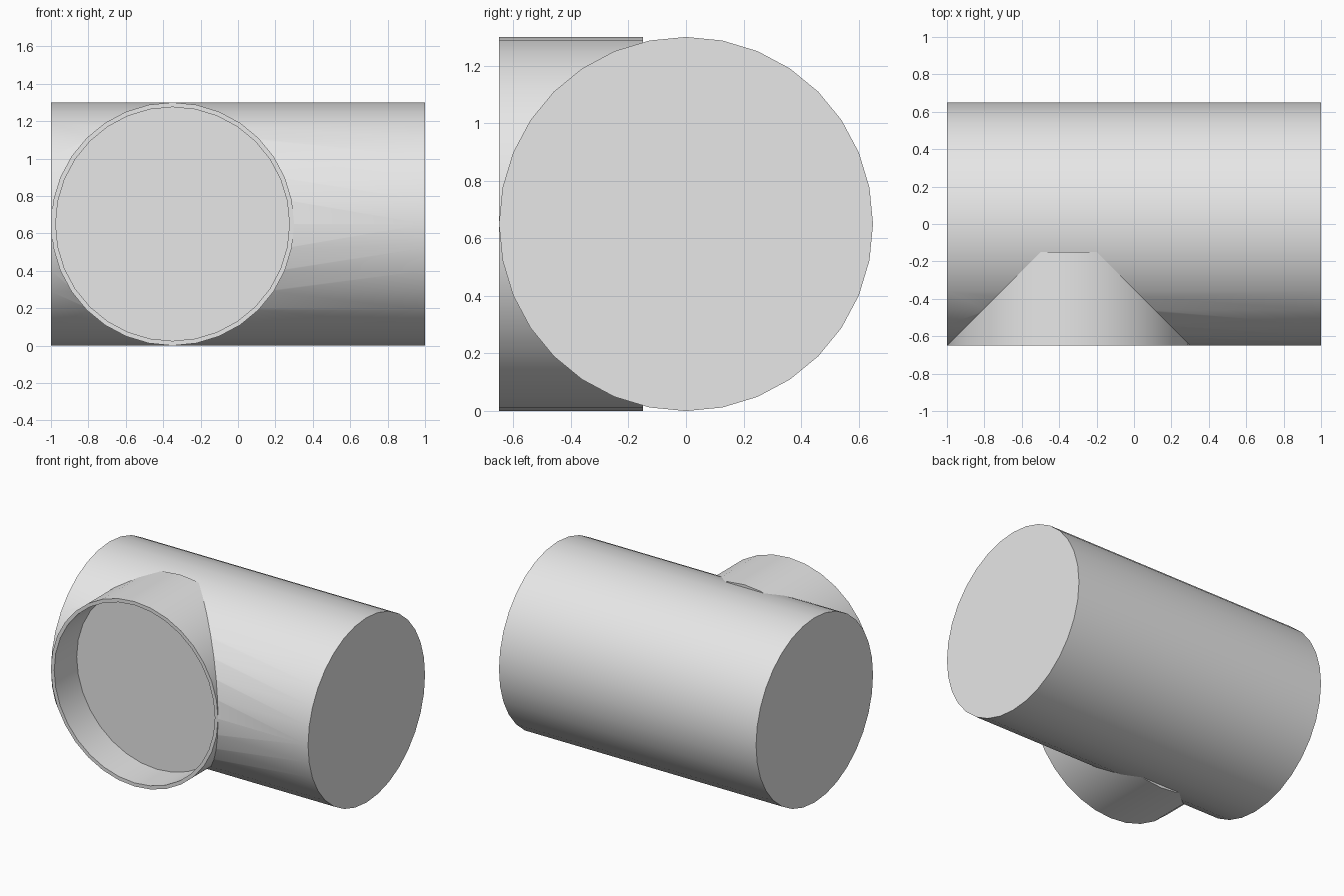
import bpy
import bmesh
import math
from mathutils import Matrix

if "Cube" in bpy.data.objects:
    bpy.data.objects.remove(bpy.data.objects["Cube"], do_unlink=True)

R = 0.65
SIDES = 32
BRANCH_X = -0.35

grey = bpy.data.materials.new("plain grey")
grey.use_nodes = True
grey.diffuse_color = (0.8, 0.8, 0.8, 1)
grey.node_tree.nodes["Principled BSDF"].inputs["Base Color"].default_value = (0.8, 0.8, 0.8, 1)


def lathe(name, profile, matrix):
    """Turn (radius, height) rings about z, cap both ends, then place."""
    bm = bmesh.new()
    rings = []
    for r, h in profile:
        angles = [2 * math.pi * i / SIDES for i in range(SIDES)]
        rings.append([bm.verts.new((r * math.cos(a), r * math.sin(a), h)) for a in angles])
    for low, high in zip(rings, rings[1:]):
        for i in range(SIDES):
            j = (i + 1) % SIDES
            bm.faces.new((low[i], low[j], high[j], high[i]))
    bm.faces.new(rings[0][::-1])
    bm.faces.new(rings[-1])
    bmesh.ops.recalc_face_normals(bm, faces=bm.faces)
    bm.transform(matrix)
    mesh = bpy.data.meshes.new(name)
    bm.to_mesh(mesh)
    bm.free()
    mesh.materials.append(grey)
    obj = bpy.data.objects.new(name, mesh)
    bpy.context.collection.objects.link(obj)
    return obj


along_x = Matrix.Translation((0, 0, R)) @ Matrix.Rotation(math.pi / 2, 4, "Y")
# Heights of the branch run toward the front
along_front = Matrix.Translation((BRANCH_X, 0, R)) @ Matrix.Rotation(math.pi / 2, 4, "X")

# Main solid cylinder lying along x
main = lathe("main_cylinder", [(R, -1), (R, 1)], along_x)

# Short branch with a thin rim and a round recess
branch = lathe("branch_cup", [(R, 0.15), (R, 0.65), (0.625, 0.65), (0.625, 0.4)], along_front)

# Clear the main cylinder out of the recess
cutter = lathe("recess_cutter", [(0.635, 0.39), (0.635, 0.9)], along_front)
cutter.hide_render = True
cutter.hide_set(True)
cut = main.modifiers.new("recess", "BOOLEAN")
cut.operation = "DIFFERENCE"
cut.solver = "EXACT"
cut.object = cutter

# Bake the cut, then smooth the round sides with sharp rims
bpy.ops.object.select_all(action="DESELECT")
bpy.context.view_layer.objects.active = main
main.select_set(True)
bpy.ops.object.modifier_apply(modifier=cut.name)
bpy.data.objects.remove(cutter, do_unlink=True)
branch.select_set(True)
bpy.ops.object.shade_smooth_by_angle(angle=math.radians(30))
